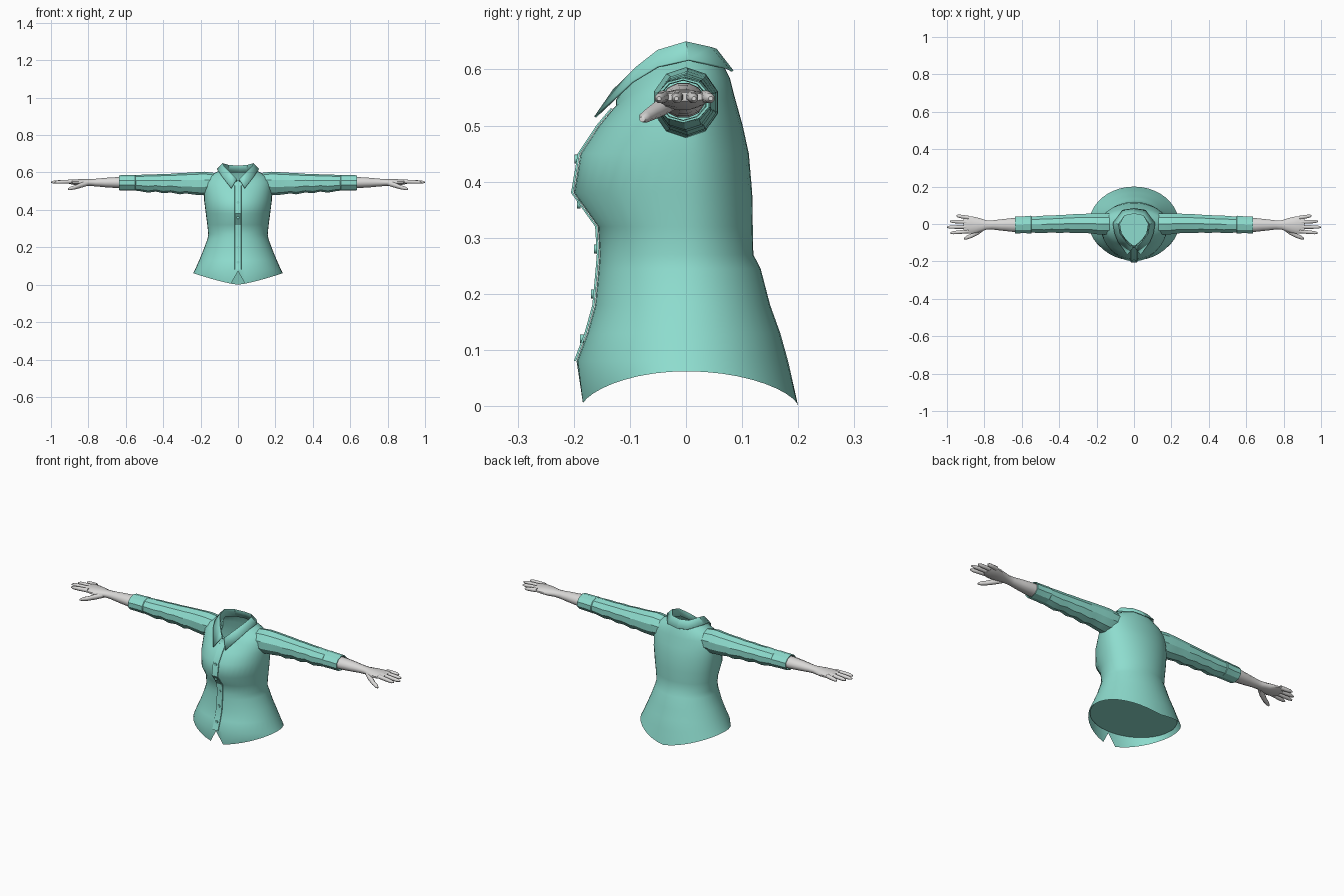
import bpy, bmesh, math

def material(name, rgb):
    m = bpy.data.materials.new(name)
    m.diffuse_color = (*rgb, 1)
    return m

TEAL = material("teal_cloth", (0.27, 0.72, 0.62))
SKIN = material("pale_grey_skin", (0.70, 0.69, 0.68))

def build(name, rows, mat, closed=True, caps=(False, False), mirror=False, angle=50, thick=0):
    """Skin a list of point rows into one smooth surface."""
    bm = bmesh.new()
    vr = [[bm.verts.new(p) for p in row] for row in rows]
    n = len(rows[0])
    for a, b in zip(vr, vr[1:]):
        for i in range(n if closed else n - 1):
            j = (i + 1) % n
            bm.faces.new((a[i], a[j], b[j], b[i]))
    if caps[0]:
        bm.faces.new(vr[0][::-1])
    if caps[1]:
        bm.faces.new(vr[-1])
    bmesh.ops.recalc_face_normals(bm, faces=bm.faces)
    me = bpy.data.meshes.new(name)
    bm.to_mesh(me)
    bm.free()
    me.materials.append(mat)
    ob = bpy.data.objects.new(name, me)
    bpy.context.collection.objects.link(ob)
    bpy.context.view_layer.objects.active = ob
    bpy.ops.object.select_all(action='DESELECT')
    ob.select_set(True)
    bpy.ops.object.shade_smooth_by_angle(angle=math.radians(angle))
    if thick:
        s = ob.modifiers.new("Thickness", 'SOLIDIFY')
        s.thickness, s.offset = thick, 0
    if mirror:
        ob.modifiers.new("Mirror", 'MIRROR')
    return ob

def limb(name, sections, mat, n=10, caps=(False, False), angle=50):
    """Tube along x from (x, y, z, radius_y, radius_z) sections, mirrored."""
    rows = []
    for x, cy, cz, ry, rz in sections:
        rows.append([(x, cy + ry * math.cos(2 * math.pi * (i + .5) / n),
                      cz + rz * math.sin(2 * math.pi * (i + .5) / n)) for i in range(n)])
    return build(name, rows, mat, caps=caps, mirror=True, angle=angle)

# Shirt body: z, half width, front y, back y, dip of the front neckline
N = 40
BODY = [(0.08, .230, -.195, .182, 0), (0.13, .208, -.176, .168, 0),
        (0.18, .187, -.162, .150, 0), (0.245, .163, -.156, .133, 0),
        (0.27, .159, -.154, .120, 0), (0.32, .164, -.157, .119, 0),
        (0.38, .172, -.200, .118, 0), (0.45, .181, -.188, .112, 0),
        (0.50, .182, -.155, .101, 0), (0.55, .178, -.130, .087, .02),
        (0.585, .150, -.125, .078, .05), (0.605, .110, -.125, .068, .06),
        (0.625, .080, -.115, .060, .065)]

def ring(z, hw, yf, yb, dip):
    pts = []
    for i in range(N):
        a = -math.pi / 2 + 2 * math.pi * i / N
        c, s = math.cos(a), math.sin(a)
        pts.append((hw * c, (yb if s > 0 else -yf) * s, z - dip * min(s, 0) ** 2))
    return pts

# Curved hem: low at front and back, high at the sides, notched at front centre
hem = [(x, y, 0.062 * (abs(x) / .24) ** 1.3) for x, y, _ in ring(0, .24, -.186, .20, 0)]
hem[0] = (0, -.192, .072)
build("shirt_body", [hem] + [ring(*r) for r in BODY], TEAL)

# Lining that closes the shirt just above the hem
build("hem_lining", [ring(.077, .226, -.19, .18, 0), ring(.08, .225, -.19, .18, 0)],
      TEAL, caps=(False, True))

# Front button strip and buttons
def front_y(z):
    pts = [(r[0] - r[4], r[2]) for r in BODY]
    for (z0, y0), (z1, y1) in zip(pts, pts[1:]):
        if z0 <= z <= z1:
            return y0 + (y1 - y0) * (z - z0) / (z1 - z0)
    return pts[-1][1]

heights = [.08, .13, .18, .245, .27, .32, .38, .45, .50, .53]
build("button_strip", [[(-.018, front_y(z) - .001, z), (-.017, front_y(z) - .005, z),
                        (.017, front_y(z) - .005, z), (.018, front_y(z) - .001, z)]
                       for z in heights], TEAL, closed=False, angle=30)
for z in (.12, .20, .28, .36, .44):
    y = front_y(z) - .005
    disc = [(.008 * math.cos(k * math.pi / 4), .008 * math.sin(k * math.pi / 4)) for k in range(8)]
    build("button", [[(px, y + .003, z + pz) for px, pz in disc],
                     [(px, y - .004, z + pz) for px, pz in disc]], TEAL, caps=(True, True))

# Folded collar: inner stand, crease, falling outer edge
stand = [(0, .058, .600), (.05, .048, .600), (.077, 0, .610),
         (.068, -.05, .595), (.043, -.085, .570), (.006, -.118, .548)]
crease = [(0, .055, .635), (.05, .045, .638), (.083, 0, .648),
          (.076, -.05, .633), (.047, -.09, .602), (.007, -.130, .562)]
fall = [(0, .083, .597), (.06, .074, .602), (.112, .005, .617),
        (.103, -.05, .605), (.085, -.095, .578), (.036, -.162, .515)]
build("collar", [stand, crease, fall], TEAL, closed=False, mirror=True, angle=40, thick=.004)

# Sleeves with soft folds, and a wider cuff
limb("sleeve", [(.13, .000, .540, .058, .058), (.18, .000, .541, .060, .063),
                (.23, .003, .541, .056, .060), (.28, .003, .543, .053, .055),
                (.31, .002, .540, .054, .057), (.36, .002, .543, .050, .050),
                (.40, .000, .541, .051, .052), (.44, .000, .544, .047, .046),
                (.48, -.002, .541, .049, .049), (.53, -.003, .544, .046, .043),
                (.56, -.003, .545, .046, .041)], TEAL, angle=30)
limb("cuff", [(.545, -.003, .545, .044, .039), (.55, -.003, .545, .050, .042),
              (.59, -.004, .545, .047, .041), (.635, -.005, .545, .048, .040),
              (.635, -.005, .545, .043, .036), (.60, -.005, .545, .041, .035)], TEAL, angle=30)

# Forearm and palm
limb("forearm_and_palm", [(.58, -.005, .545, .039, .032), (.65, -.005, .546, .038, .030),
                          (.71, -.005, .546, .031, .026), (.76, -.005, .546, .025, .021),
                          (.79, -.005, .546, .026, .019), (.83, -.006, .546, .040, .019),
                          (.87, -.005, .548, .048, .016), (.90, -.004, .550, .047, .012),
                          (.912, -.004, .551, .042, .008)],
     SKIN, n=12, caps=(False, True))

# Fingers: base y, tip x, tip y
for name, by, tx, ty in (("little_finger", .034, .950, .044), ("ring_finger", .010, .984, .014),
                         ("middle_finger", -.015, 1.0, -.017), ("index_finger", -.039, .982, -.048)):
    path = [(0, .011), (.5, .0105), (.85, .009), (1, .004)]
    limb(name, [(.885 + (tx - .885) * t, by + (ty - by) * t, .552 - .004 * t, r, r)
                for t, r in path], SKIN, n=8, caps=(True, True))
limb("thumb", [(.80, -.022, .543, .012, .014), (.835, -.043, .533, .017, .015),
               (.87, -.063, .521, .013, .012), (.895, -.073, .515, .011, .010),
               (.908, -.078, .511, .005, .005)], SKIN, n=8, caps=(True, True))
